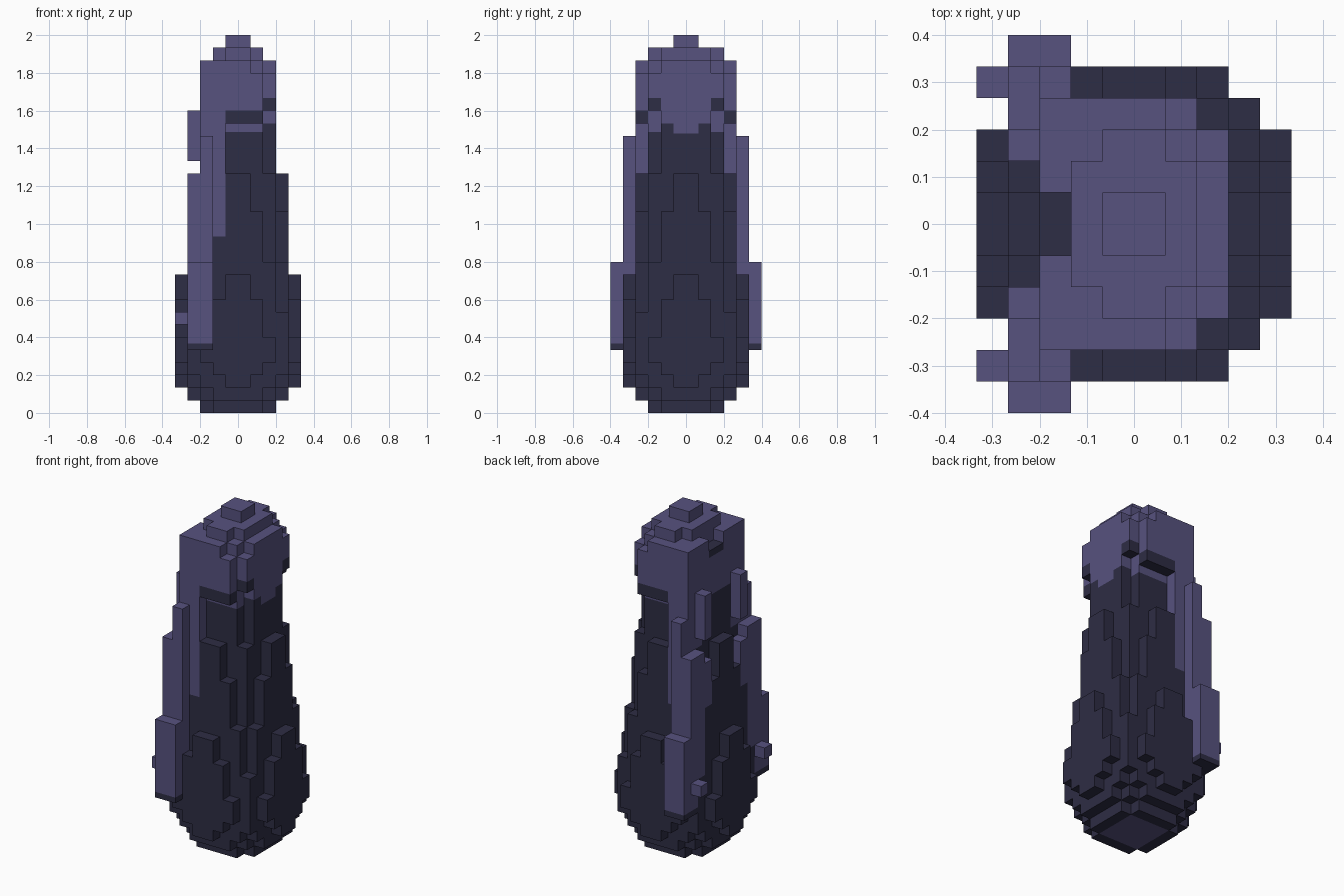
import bpy
import bmesh
from mathutils import Matrix, Vector

UNIT = 1 / 15  # size of one block

cube = bpy.data.objects.get("Cube")
if cube:
    bpy.data.objects.remove(cube)


def make_material(name, color):
    mat = bpy.data.materials.new(name)
    mat.use_nodes = True
    mat.diffuse_color = color
    mat.node_tree.nodes["Principled BSDF"].inputs["Base Color"].default_value = color
    return mat


DARK, LIGHT = 0, 1
MATERIALS = [
    make_material("dark_indigo", (0.027, 0.026, 0.058, 1)),
    make_material("dusty_violet", (0.095, 0.084, 0.212, 1)),
]


class Part:
    """A blocky part gathered from boxes given in block units."""

    def __init__(self, name):
        self.name, self.bm = name, bmesh.new()

    def box(self, x, y, z, color):
        if z[1] <= z[0]:
            return
        size = Vector((x[1] - x[0], y[1] - y[0], z[1] - z[0])) * UNIT
        mid = Vector((sum(x), sum(y), sum(z))) * UNIT / 2
        matrix = Matrix.Translation(mid) @ Matrix.Diagonal(size).to_4x4()
        verts = bmesh.ops.create_cube(self.bm, size=1, matrix=matrix)["verts"]
        for face in {f for v in verts for f in v.link_faces}:
            face.material_index = color

    def pair(self, x, y, z, color):
        """The same box on both sides of the figure."""
        self.box(x, y, z, color)
        self.box(x, (-y[1], -y[0]), z, color)

    def finish(self):
        mesh = bpy.data.meshes.new(self.name)
        self.bm.to_mesh(mesh)
        self.bm.free()
        for mat in MATERIALS:
            mesh.materials.append(mat)
        bpy.context.collection.objects.link(bpy.data.objects.new(self.name, mesh))


def cell(i):
    return (i, i + 1)


def ring(i):
    """Distance of a cell from the middle, counted outwards."""
    return i if i >= 0 else -i - 1


# Robe: bottom and top of each column, by distance from the middle
ROBE = {
    (2, 2): (1, 19),
    (3, 0): (1, 19), (3, 1): (1, 16), (3, 2): (2, 12), (3, 3): (3, 8),
    (4, 0): (2, 11), (4, 1): (3, 9), (4, 2): (4, 6),
}
robe = Part("robe")
for x in range(-5, 5):
    for y in range(0, 5):
        key = tuple(sorted((ring(x), y), reverse=True))
        if key not in ROBE:
            continue
        low, high = ROBE[key]
        if y == 3 and x == -2:
            high = 14          # cape takes over above
        if y == 4 and x == -3:
            high = 5           # arm takes over above
        robe.pair(cell(x), cell(y), (low, high), DARK)
robe.finish()

# Torso core: dark below, hood colour above
torso = Part("torso")
torso.box((-2, 2), (-2, 2), (0, 28), LIGHT)
torso.pair((-2, 2), (2, 3), (0, 22.3), DARK)
torso.pair((-2, 2), (2, 3), (22.3, 28), LIGHT)
torso.box((2, 3), (-1, 1), (0, 22.2), DARK)
torso.box((2, 3), (-1, 1), (22.2, 28), LIGHT)
torso.pair((2, 3), (1, 2), (0, 23), DARK)
torso.pair((2, 3), (1, 2), (23, 28), LIGHT)
torso.box((-3, -2), (-2, 2), (0, 23), DARK)
torso.pair((-3, -2), (1, 2), (23, 28), LIGHT)
torso.box((-3, -2), (-1, 1), (23, 26.4), LIGHT)
torso.box((-3, -2), (-1, 1), (26.4, 27), DARK)
torso.finish()

# Hood brim: overhanging sides with a dark lower edge
hood = Part("hood")
hood.pair((-1, 2), (3, 4), (23, 24), DARK)
hood.pair((-1, 1), (3, 4), (24, 28), LIGHT)
hood.pair((1, 2), (3, 4), (24, 27), LIGHT)
hood.pair((2, 3), (2, 3), (24, 25), DARK)
hood.pair((2, 3), (2, 3), (25, 27), LIGHT)
hood.finish()

# Stepped crown
crown = Part("crown")
crown.box((-2, 2), (-2, 2), (28, 29), LIGHT)
crown.pair((-1, 1), (2, 3), (28, 29), LIGHT)
crown.box((-1, 1), (-1, 1), (29, 30), LIGHT)
crown.finish()

# Cape behind the shoulders
cape = Part("cape")
cape.pair((-2, -1), (3, 4), (14, 28), LIGHT)
cape.pair((-3, -2), (3, 4), (12, 28), LIGHT)
cape.pair((-3, -2), (2, 3), (19, 28), LIGHT)
cape.pair((-4, -3), (2, 3), (20, 24), LIGHT)
cape.pair((-4, -3), (2, 3), (14, 18), LIGHT)
cape.pair((-4, -3), (2, 3), (12, 14), DARK)
cape.finish()

# Hanging arms with dark cuffs
arms = Part("arms")
arms.pair((-3, -2), (4, 5), (5, 22), LIGHT)
arms.pair((-4, -3), (4, 5), (5.5, 19), LIGHT)
arms.pair((-4, -3), (3, 4), (8, 19), LIGHT)
arms.pair((-4, -2), (5, 6), (5.5, 12), LIGHT)
arms.pair((-4, -2), (5, 6), (5, 5.5), DARK)
arms.pair((-4, -3), (4, 5), (5, 5.5), DARK)
arms.pair((-5, -4), (4, 5), (7, 8), LIGHT)
arms.finish()
